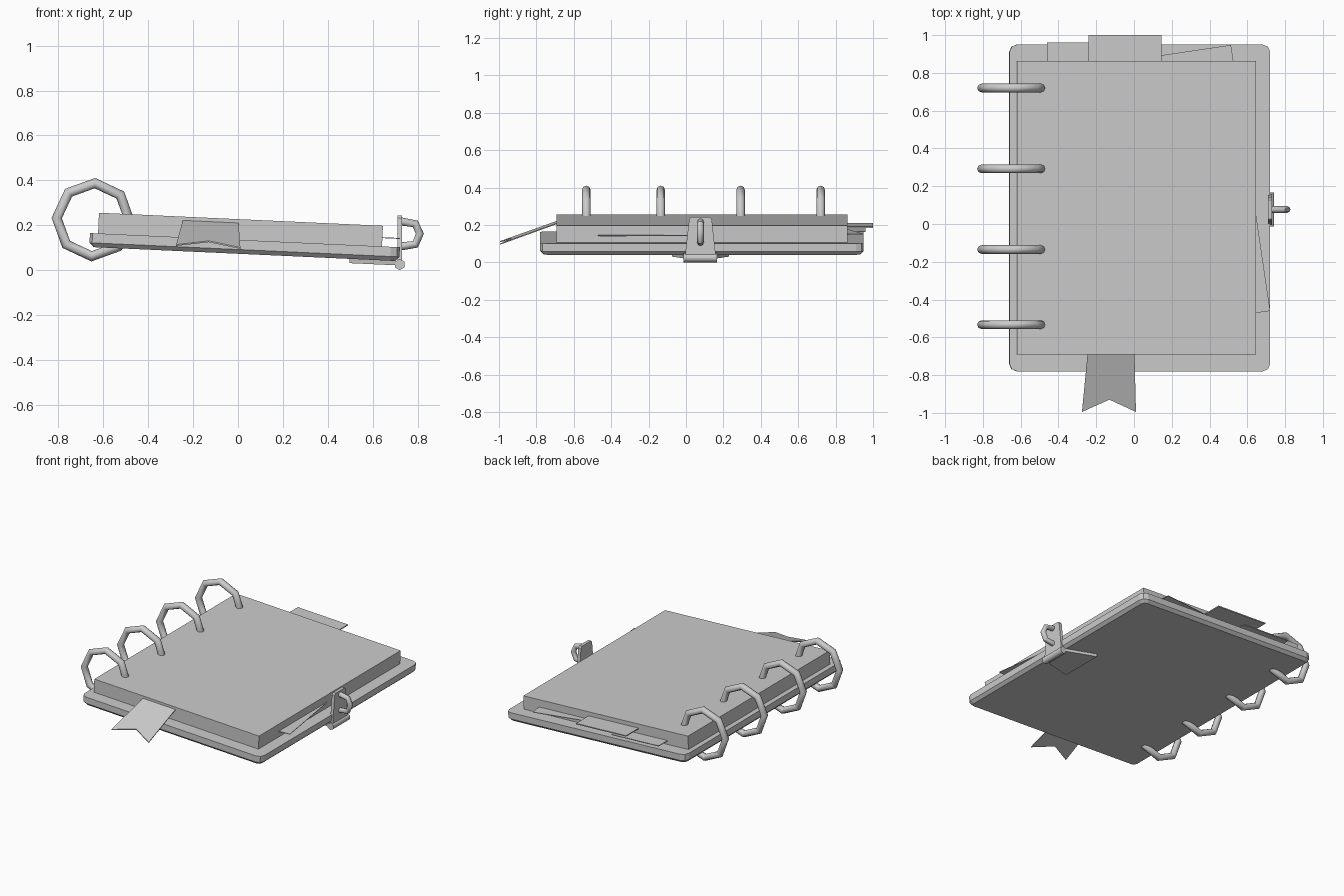
import bpy, bmesh, math
from mathutils import Matrix

if "Cube" in bpy.data.objects:
    bpy.data.objects.remove(bpy.data.objects["Cube"])

# Everything lying on the cover shares a slight tilt; local z = 0 is the cover top
TILT = Matrix.Translation((0, 0, 0.135)) @ Matrix.Rotation(math.radians(2.62), 4, 'Y')
# Maps a profile drawn in (y, z), with depth along x
SIDE = Matrix(((0, 0, 1, 0), (1, 0, 0, 0), (0, 1, 0, 0), (0, 0, 0, 1)))


def finish(name, bm, matrix):
    bm.transform(matrix)
    bmesh.ops.recalc_face_normals(bm, faces=bm.faces)
    mesh = bpy.data.meshes.new(name)
    bm.to_mesh(mesh)
    bm.free()
    obj = bpy.data.objects.new(name, mesh)
    bpy.context.collection.objects.link(obj)
    return obj


def prism_bm(outline, z0, z1):
    bm = bmesh.new()
    face = bm.faces.new([bm.verts.new((x, y, z0)) for x, y in outline])
    top = bmesh.ops.extrude_face_region(bm, geom=[face])["geom"]
    bmesh.ops.translate(bm, vec=(0, 0, z1 - z0),
                        verts=[g for g in top if isinstance(g, bmesh.types.BMVert)])
    return bm


def prism(name, outline, z0, z1, matrix=TILT):
    return finish(name, prism_bm(outline, z0, z1), matrix)


def rect(x0, x1, y0, y1):
    return [(x0, y0), (x1, y0), (x1, y1), (x0, y1)]


def smooth(obj, angle):
    bpy.ops.object.select_all(action='DESELECT')
    obj.select_set(True)
    bpy.context.view_layer.objects.active = obj
    bpy.ops.object.shade_smooth_by_angle(angle=math.radians(angle))


# Back cover: rounded corners and a bevelled lower rim
bm = prism_bm(rect(-0.66, 0.722, -0.78, 0.95), -0.062, 0)
uprights = [e for e in bm.edges if abs(e.verts[0].co.z - e.verts[1].co.z) > 0.01]
bmesh.ops.bevel(bm, geom=uprights, offset=0.04, segments=2, profile=0.5, affect='EDGES')
rim = [e for e in bm.edges if all(v.co.z < -0.06 for v in e.verts)]
bmesh.ops.bevel(bm, geom=rim, offset=0.019, segments=1, affect='EDGES')
finish("cover", bm, TILT)

# Page block
prism("pages", rect(-0.624, 0.642, -0.692, 0.863), 0, 0.092)

# Loose sheet turned askew between the pages
a = math.radians(8.4)
ux, uy = math.cos(a), math.sin(a)
cx, cy = 0.72, -0.46
w, h = 1.0, 1.423
prism("loose_sheet", [(cx, cy), (cx - uy * h, cy + ux * h),
                      (cx - uy * h - ux * w, cy + ux * h - uy * w),
                      (cx - ux * w, cy - uy * w)], 0.037, 0.041)

# Index tabs at the back edge
prism("high_tab", rect(-0.243, 0.142, 0.7, 1.0), 0.057, 0.064)
prism("low_tab", rect(-0.463, -0.1, 0.7, 0.96), 0.022, 0.027)

# Drooping ribbon bookmark with a notched end
bm = prism_bm([(-0.247, -0.66), (-0.274, -0.995), (-0.13, -0.93),
               (0.012, -0.995), (-0.002, -0.66)], 0.07, 0.076)
for v in bm.verts:
    v.co.z += 0.36 * (v.co.y + 0.69)
finish("ribbon", bm, TILT)

# Binder rings
for i, y in enumerate((0.72, 0.292, -0.135, -0.533)):
    bpy.ops.mesh.primitive_torus_add(major_segments=8, minor_segments=8,
                                     major_radius=0.163, minor_radius=0.023)
    ring = bpy.context.object
    ring.name = f"binder_ring_{i + 1}"
    ring.data.transform(TILT @ Matrix.Translation((-0.648, y, 0.06))
                        @ Matrix.Rotation(math.pi / 2, 4, 'X'))
    smooth(ring, 50)

# Clasp: plate under the cover, hinge barrel, upright flap and pull loop
prism("clasp_base", [(0.5, -0.075), (0.715, -0.01), (0.715, 0.165), (0.5, 0.23)],
      -0.081, -0.061)
bm = bmesh.new()
bmesh.ops.create_cone(bm, cap_ends=True, segments=6, radius1=0.025, radius2=0.025, depth=0.18)
hinge = finish("clasp_hinge", bm, Matrix.Translation((0.72, 0.077, 0.025))
               @ Matrix.Rotation(math.pi / 2, 4, 'X'))
smooth(hinge, 61)
prism("clasp_flap", [(-0.006, 0.03), (0.16, 0.03), (0.138, 0.232), (0.128, 0.243),
                     (0.027, 0.243), (0.017, 0.232)], 0.71, 0.731, SIDE)

curve = bpy.data.curves.new("clasp_loop", 'CURVE')
curve.dimensions = '3D'
curve.bevel_depth = 0.018
curve.bevel_resolution = 2
curve.use_fill_caps = True
path = [(0.72, 0.218), (0.79, 0.206), (0.81, 0.162), (0.79, 0.115), (0.72, 0.105)]
spline = curve.splines.new('POLY')
spline.points.add(len(path) - 1)
for p, (x, z) in zip(spline.points, path):
    p.co = (x, 0.077, z, 1)
loop = bpy.data.objects.new("clasp_loop", curve)
bpy.context.collection.objects.link(loop)
bpy.ops.object.select_all(action='DESELECT')
loop.select_set(True)
bpy.context.view_layer.objects.active = loop
bpy.ops.object.convert(target='MESH')
smooth(bpy.context.object, 50)
